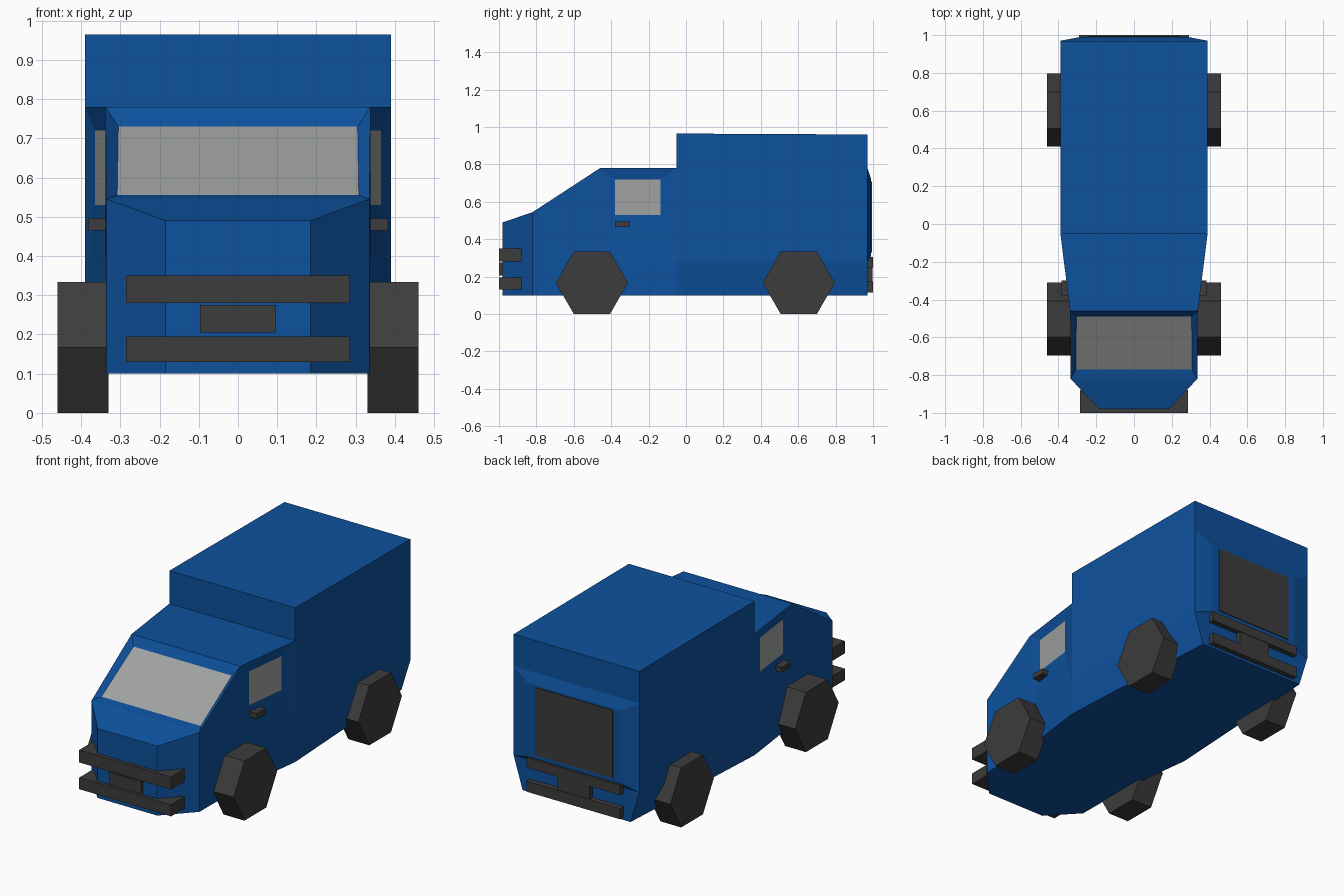
import bpy, bmesh, math

cube = bpy.data.objects.get("Cube")
if cube:
    bpy.data.objects.remove(cube)


def material(name, color):
    m = bpy.data.materials.new(name)
    m.use_nodes = True
    m.diffuse_color = (*color, 1)
    m.node_tree.nodes["Principled BSDF"].inputs["Base Color"].default_value = (*color, 1)
    return m


BLUE = material("blue_paint", (0.004, 0.083, 0.34))
GLASS = material("grey_glass", (0.35, 0.36, 0.36))
DARK = material("charcoal", (0.045, 0.045, 0.045))


def finish(name, bm, mats):
    bmesh.ops.remove_doubles(bm, verts=bm.verts, dist=0.0005)
    bmesh.ops.recalc_face_normals(bm, faces=bm.faces)
    mesh = bpy.data.meshes.new(name)
    bm.to_mesh(mesh)
    bm.free()
    for m in mats:
        mesh.materials.append(m)
    ob = bpy.data.objects.new(name, mesh)
    bpy.context.collection.objects.link(ob)
    return ob


# Body shell: points are (half width, y, z)
body = bmesh.new()


def face(points, mat=0):
    f = body.faces.new([body.verts.new(p) for p in points])
    f.material_index = mat


def side(*points):
    for s in (1, -1):
        face([(s * x, y, z) for x, y, z in points])


def across(a, b):
    """Corners of the full-width quad between two half-width points."""
    return [(-a[0], *a[1:]), a, b, (-b[0], *b[1:])]


def panel(outer, inner, mat):
    """Frame between two quads, with the inner quad in its own colour."""
    for i in range(4):
        j = (i + 1) % 4
        face([outer[i], outer[j], inner[j], inner[i]])
    face(inner, mat)


def station(w, y, *heights):
    return [(w, y, z) for z in heights]


nose_lo, nose_hi = station(0.185, -0.98, 0.10, 0.49)
cowl_lo, cowl_hi = station(0.335, -0.82, 0.10, 0.545)
cab_lo, cab_mid, cab_hi = station(0.338, -0.46, 0.10, 0.28, 0.78)
box_lo, box_mid, box_step, box_hi = station(0.39, -0.05, 0.10, 0.28, 0.78, 0.965)
back_mid, back_step, back_hi = station(0.39, 0.97, 0.28, 0.78, 0.96)
back_lo = (0.335, 0.97, 0.10)

# Sides
side(nose_lo, cowl_lo, cowl_hi, nose_hi)
side(cowl_lo, cab_lo, cab_mid, cab_hi, cowl_hi)
side(cab_lo, box_lo, box_mid, cab_mid)
side(box_lo, back_lo, back_mid, box_mid)
side(box_mid, back_mid, back_step, back_hi, box_hi, box_step)

# Front, roofs, back and floor
for a, b in ((nose_lo, nose_hi), (nose_hi, cowl_hi), (cab_hi, box_step),
             (box_step, box_hi), (box_hi, back_hi), (back_hi, back_step),
             (back_mid, back_lo), (back_lo, box_lo), (box_lo, cab_lo),
             (cab_lo, cowl_lo), (cowl_lo, nose_lo)):
    face(across(a, b))

# Recessed windscreen and side windows, raised back door
panel(across(cowl_hi, cab_hi),
      across((0.308, -0.77, 0.555), (0.305, -0.49, 0.73)), 1)
for s in (1, -1):
    outer = [cab_mid, box_mid, box_step, cab_hi]
    inner = [(0.335, -0.38, 0.53), (0.365, -0.135, 0.53),
             (0.365, -0.135, 0.72), (0.335, -0.38, 0.72)]
    panel([(s * x, y, z) for x, y, z in outer],
          [(s * x, y, z) for x, y, z in inner], 1)
panel(across(back_mid, back_step),
      across((0.285, 0.99, 0.31), (0.285, 0.99, 0.72)), 0)
finish("van_body", body, [BLUE, GLASS])


# Boxes: bumpers, plates, handles
def box(name, xs, ys, zs):
    bm = bmesh.new()
    bmesh.ops.create_cube(bm, size=1)
    for v in bm.verts:
        v.co = [r[0] if c < 0 else r[1] for c, r in zip(v.co, (xs, ys, zs))]
    return finish(name, bm, [DARK])


box("back_window", (-0.24, 0.24), (0.988, 0.995), (0.33, 0.71))
box("front_upper_bumper", (-0.285, 0.285), (-1.0, -0.88), (0.28, 0.35))
box("front_lower_bumper", (-0.285, 0.285), (-1.0, -0.88), (0.13, 0.195))
box("front_plate", (-0.097, 0.097), (-1.0, -0.95), (0.205, 0.275))
box("back_upper_bumper", (-0.29, 0.29), (0.95, 1.0), (0.25, 0.305))
box("back_lower_bumper", (-0.29, 0.29), (0.95, 1.0), (0.115, 0.175))
box("back_plate", (-0.1, 0.1), (0.95, 0.997), (0.175, 0.25))

# Six-sided wheels and door handles on both sides
for s, label in ((1, "left"), (-1, "right")):
    box(label + "_door_handle", sorted((s * 0.32, s * 0.383)), (-0.38, -0.30), (0.465, 0.495))
    for y, end in ((-0.503, "front"), (0.603, "back")):
        bpy.ops.mesh.primitive_cylinder_add(
            vertices=6, radius=0.193, depth=0.13,
            location=(s * 0.395, y, 0.167), rotation=(0, math.pi / 2, 0))
        wheel = bpy.context.object
        wheel.name = f"{end}_{label}_wheel"
        # turn so that a flat rests on the ground
        wheel.data.materials.append(DARK)
